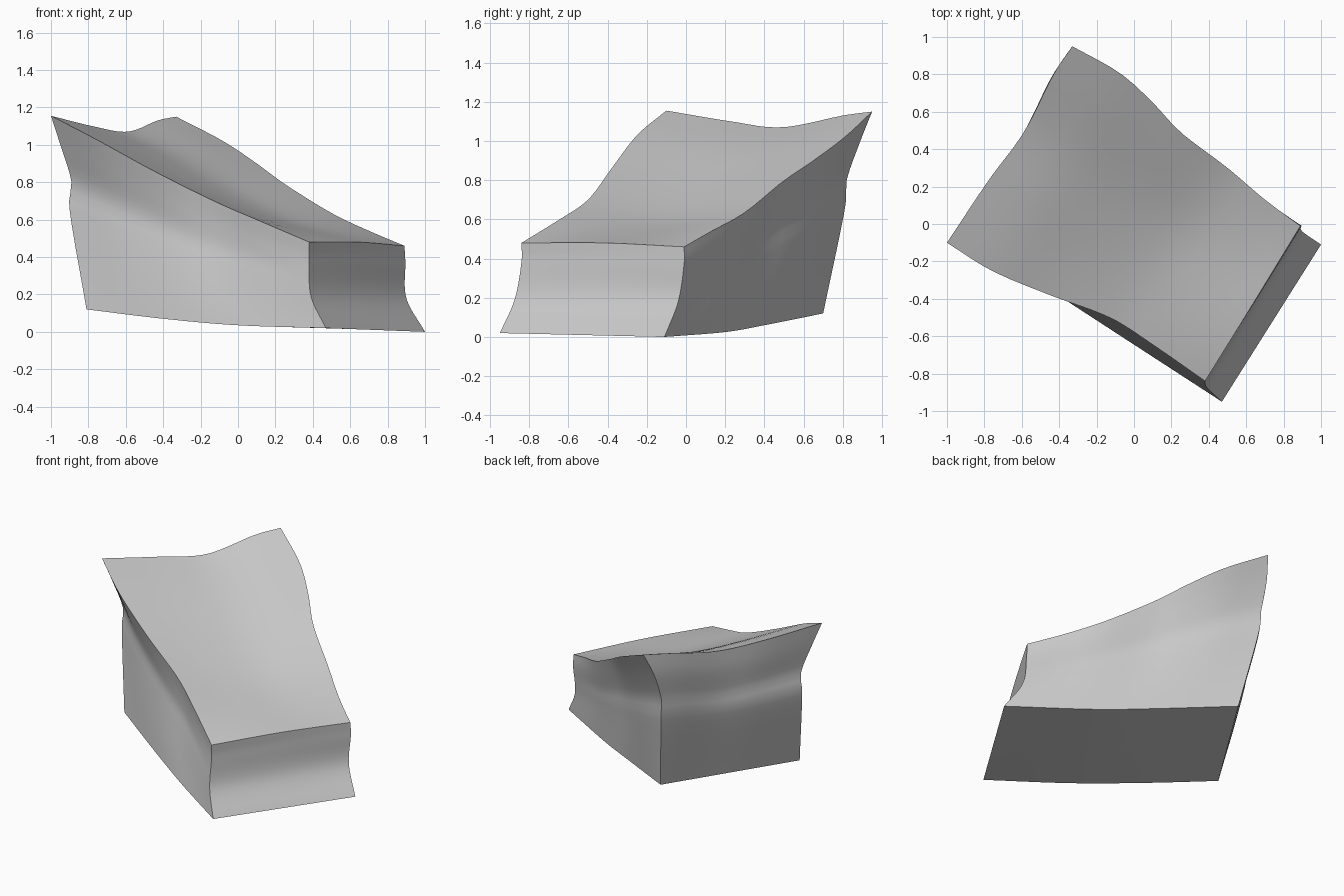
import bpy, bmesh, math
from mathutils import Vector

if "Cube" in bpy.data.objects:
    bpy.data.objects.remove(bpy.data.objects["Cube"])

N = 20  # segments along every edge curve


def curve(*pts):
    """Sample a smooth curve through the points at equal arc-length steps."""
    p = [Vector(q) for q in pts]
    p = [2 * p[0] - p[1]] + p + [2 * p[-1] - p[-2]]
    fine = []
    for i in range(1, len(p) - 2):
        a, b, c, d = p[i - 1:i + 3]
        for k in range(24):
            t = k / 24
            fine.append(0.5 * (2 * b + (c - a) * t + (2 * a - 5 * b + 4 * c - d) * t * t
                               + (3 * b - a - 3 * c + d) * t ** 3))
    fine.append(p[-2])
    dist = [0.0]
    for a, b in zip(fine, fine[1:]):
        dist.append(dist[-1] + (b - a).length)
    out, j = [], 0
    for i in range(N + 1):
        target = dist[-1] * i / N
        while j < len(fine) - 2 and dist[j + 1] < target:
            j += 1
        f = (target - dist[j]) / (dist[j + 1] - dist[j])
        out.append(fine[j].lerp(fine[j + 1], min(1, f)))
    return out


def patch(bm, c0, c1, d0, d1, dip=None):
    """Fill the four edge curves with a blended surface."""
    g = []
    for j in range(N + 1):
        v, row = j / N, []
        for i in range(N + 1):
            u = i / N
            q = (c0[i].lerp(c1[i], v) + d0[j].lerp(d1[j], u)
                 - c0[0].lerp(c0[N], u).lerp(c1[0].lerp(c1[N], u), v))
            if dip:
                q.z -= dip(u, v)
            row.append(bm.verts.new(q))
        g.append(row)
    for j in range(N):
        for i in range(N):
            bm.faces.new((g[j][i], g[j][i + 1], g[j + 1][i + 1], g[j + 1][i])).smooth = True


# Corners: top of the high end, top of the low end, and the base
A, B = (-1.0, -0.1, 1.155), (-0.33, 0.95, 1.15)
D, C = (0.38, -0.84, 0.48), (0.89, -0.01, 0.46)
W, M = (-0.81, -0.12, 0.12), (-0.29, 0.70, 0.12)
F, E = (0.47, -0.95, 0.02), (1.0, -0.11, 0.0)

# Top rim
high_rim = curve(A, (-0.78, 0.23, 1.10), (-0.59, 0.49, 1.07), (-0.43, 0.80, 1.13), B)
low_rim = curve(D, (0.64, -0.42, 0.48), C)
front_rim = curve(A, (-0.76, -0.25, 1.03), (-0.45, -0.38, 0.86), (-0.13, -0.50, 0.70),
                  (0.1, -0.645, 0.60), D)
back_rim = curve(B, (-0.08, 0.81, 1.02), (0.1, 0.65, 0.90), (0.25, 0.49, 0.79),
                 (0.5, 0.30, 0.635), (0.7, 0.13, 0.54), C)
# Upright corner edges
up_a = curve(A, (-0.95, -0.06, 1.0), (-0.89, -0.02, 0.8), (-0.9, -0.02, 0.65), W)
up_b = curve(B, (-0.37, 0.89, 1.0), (-0.38, 0.82, 0.8), (-0.37, 0.81, 0.65), M)
up_c = curve(C, (0.895, -0.01, 0.37), (0.9, -0.04, 0.18), E)
up_d = curve(D, (0.38, -0.84, 0.38), (0.39, -0.875, 0.19), F)
# Base rim
base_high = curve(W, M)
base_low = curve(F, E)
base_front = curve(W, (-0.4, -0.385, 0.07), (0.0, -0.645, 0.035), F)
base_back = curve(M, (0.18, 0.4, 0.06), (0.5, 0.2, 0.025), E)

bm = bmesh.new()
# Sloping top, with a shallow hollow toward the low end
patch(bm, front_rim, back_rim, high_rim, low_rim,
      lambda u, v: 0.03 * math.sin(math.pi * u ** 1.6) * math.sin(math.pi * v))
# Sides and base
patch(bm, base_front, base_back, base_high, base_low)
patch(bm, front_rim, base_front, up_a, up_d)
patch(bm, back_rim, base_back, up_b, up_c)
patch(bm, high_rim, base_high, up_a, up_b)
patch(bm, low_rim, base_low, up_d, up_c)
bmesh.ops.remove_doubles(bm, verts=bm.verts, dist=0.0005)
bmesh.ops.recalc_face_normals(bm, faces=bm.faces)

mesh = bpy.data.meshes.new("wedge_block")
bm.to_mesh(mesh)
bm.free()
block = bpy.data.objects.new("wedge_block", mesh)
bpy.context.collection.objects.link(block)
bpy.context.view_layer.objects.active = block
block.select_set(True)
bpy.ops.object.shade_smooth_by_angle(angle=math.radians(35))
